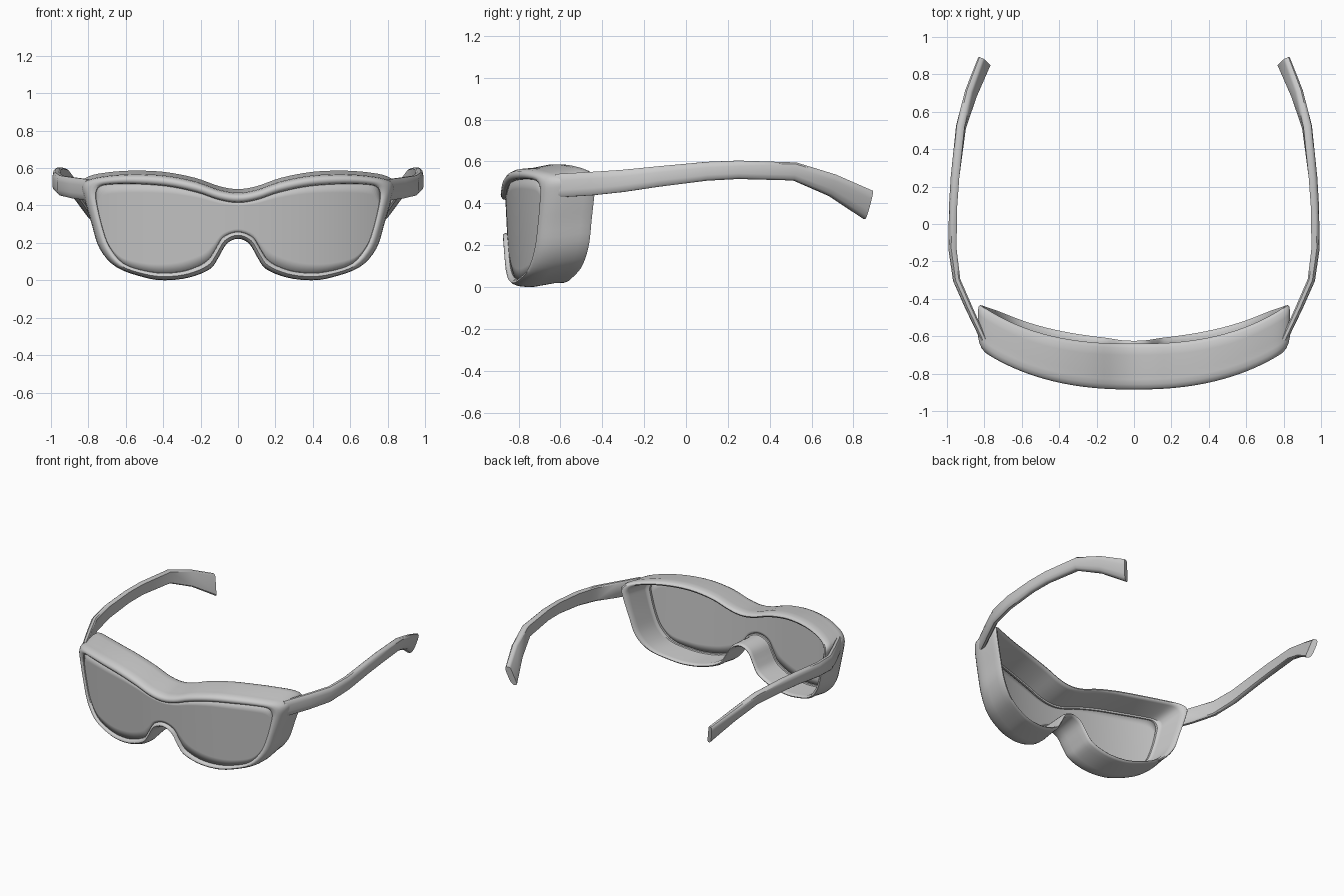
import bpy, bmesh, math
from mathutils import Vector

if "Cube" in bpy.data.objects:
    bpy.data.objects.remove(bpy.data.objects["Cube"])


def material(name, c):
    m = bpy.data.materials.new(name)
    m.diffuse_color = (*c, 1)
    m.use_nodes = True
    m.node_tree.nodes["Principled BSDF"].inputs["Base Color"].default_value = m.diffuse_color
    return m


frame_mat = material("light grey frame", (0.6, 0.6, 0.6))
lens_mat = material("grey lens", (0.55, 0.55, 0.55))


def finish(name, bm, mat, angle):
    bmesh.ops.remove_doubles(bm, verts=bm.verts, dist=0.0002)
    bmesh.ops.recalc_face_normals(bm, faces=bm.faces)
    me = bpy.data.meshes.new(name)
    bm.to_mesh(me)
    bm.free()
    me.materials.append(mat)
    ob = bpy.data.objects.new(name, me)
    bpy.context.collection.objects.link(ob)
    bpy.ops.object.select_all(action='DESELECT')
    ob.select_set(True)
    bpy.context.view_layer.objects.active = ob
    bpy.ops.object.shade_smooth_by_angle(angle=math.radians(angle))
    return ob


# Half outlines (x, z) from top centre round to the nose arch
OUTER = [(0, .47), (.1, .485), (.23, .53), (.4, .562), (.58, .568), (.72, .556),
         (.80, .537), (.833, .505), (.823, .44), (.785, .31), (.74, .17), (.65, .07),
         (.5, .015), (.39, .0), (.26, .015), (.15, .06), (.105, .12), (.06, .195), (0, .222)]
LENS = [(0, .415), (.1, .43), (.22, .47), (.38, .503), (.56, .515), (.69, .512),
        (.74, .498), (.757, .46), (.752, .41), (.725, .29), (.685, .18), (.61, .09),
        (.49, .05), (.38, .04), (.27, .055), (.17, .1), (.125, .16), (.08, .23), (0, .26)]
SUB = 4


def smooth_loop(half):
    pts = [Vector(p) for p in half]
    pts += [Vector((-p.x, p.y)) for p in reversed(pts[1:-1])]
    n, out = len(pts), []
    for i in range(n):
        a, b, c, d = (pts[(i + k) % n] for k in (-1, 0, 1, 2))
        for s in range(SUB):
            t = s / SUB
            out.append(0.5 * (2 * b + (c - a) * t + (2 * a - 5 * b + 4 * c - d) * t * t
                              + (3 * b - a - 3 * c + d) * t ** 3))
    return out


outer, inner = smooth_loop(OUTER), smooth_loop(LENS)
N = len(outer)


def front_y(x, z):
    return -.887 + .24 * x * x + .12 * x ** 4 + (.5 - z) * .05


def back_y(x, z):
    return -.643 + .22 * x * x + .14 * x ** 4 + (.5 - z) * .07


# Wraparound frame: closed section swept round the outline
# (blend outer->lens, is_back, depth offset)
SECTION = [(1, 0, .028), (.93, 0, .010), (.75, 0, .001), (.5, 0, -.001), (.28, 0, .008),
           (.1, 0, .028), (.02, 0, .055), (0, 0, .09), (0, 1, -.06), (.03, 1, -.02),
           (.15, 1, -.004), (.32, 1, 0), (.5, 1, -.006), (.6, 1, -.025),
           (.72, 0, .06), (.78, 0, .046), (1, 0, .044)]
bm = bmesh.new()
rings = []
for w, is_back, off in SECTION:
    ring = []
    for o, l in zip(outer, inner):
        p = o.lerp(l, w)
        y = (back_y if is_back else front_y)(p.x, p.y) + off
        ring.append(bm.verts.new((p.x, y, p.y + (.018 if is_back else 0))))
    rings.append(ring)
for j, a in enumerate(rings):
    b = rings[(j + 1) % len(rings)]
    for i in range(N):
        k = (i + 1) % N
        bm.faces.new((a[i], a[k], b[k], b[i]))
finish("frame", bm, frame_mat, 50)

# Single curved lens: strips from the upper edge to the lower edge
bm = bmesh.new()
ROWS = 10
H, Q = N // 2, N // 4
cols = []
for i in range(-Q, Q + 1):
    u, l = inner[i % N], inner[(H - i) % N]
    col = []
    for r in range(ROWS + 1):
        p = u.lerp(l, r / ROWS)
        col.append(bm.verts.new((p.x, front_y(p.x, p.y) + .026, p.y)))
    cols.append(col)
for a, b in zip(cols, cols[1:]):
    for r in range(ROWS):
        bm.faces.new((a[r], a[r + 1], b[r + 1], b[r]))
lens = finish("lens", bm, lens_mat, 50)
sol = lens.modifiers.new("thickness", 'SOLIDIFY')
sol.thickness = .012
sol.offset = 0

# Temple arms: rounded bar along a bowed path, mirrored
# (y, x, z, half height, half thickness, outward lean, y slant)
PATH = [(-.62, .803, .484, .056, .016, 0, 0), (-.45, .882, .494, .056, .019, 0, 0),
        (-.30, .948, .507, .053, .020, 0, 0), (-.13, .971, .528, .049, .022, 0, 0),
        (.10, .967, .553, .045, .022, 0, 0), (.25, .957, .560, .044, .023, 0, 0),
        (.52, .926, .552, .043, .024, .004, .006), (.70, .874, .486, .051, .024, .012, .014),
        (.872, .802, .392, .068, .021, .018, .018)]
SHAPE = [(-1, -.85), (-.6, -1), (.3, -1), (.8, -.8), (1, -.4), (1, .4),
         (.8, .8), (.3, 1), (-.6, 1), (-1, .85)]
bm = bmesh.new()
rings = []
for i, (y, x, z, h, t, lean, slant) in enumerate(PATH):
    p, q = PATH[max(i - 1, 0)], PATH[min(i + 1, len(PATH) - 1)]
    d = Vector((q[1] - p[1], q[0] - p[0])).normalized()
    rings.append([bm.verts.new((x + d.y * t * u + lean * v,
                                y - d.x * t * u + slant * v,
                                z + h * v)) for u, v in SHAPE])
M = len(SHAPE)
for a, b in zip(rings, rings[1:]):
    for i in range(M):
        k = (i + 1) % M
        bm.faces.new((a[i], a[k], b[k], b[i]))
bm.faces.new(rings[0])
bm.faces.new(rings[-1])
arm = finish("temple_arms", bm, frame_mat, 40)
arm.modifiers.new("mirror", 'MIRROR')
